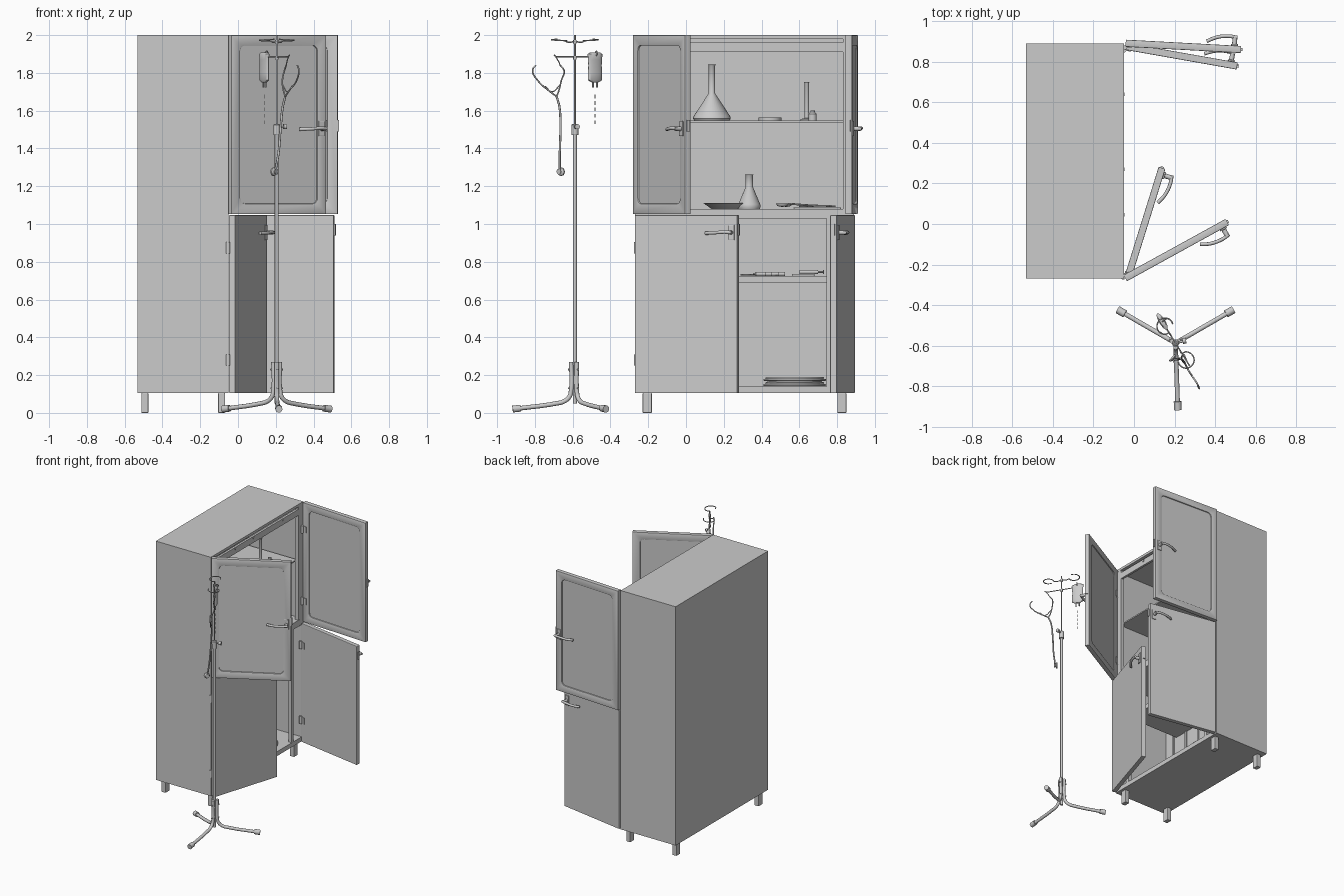
import bpy, bmesh, math
from mathutils import Matrix, Vector

if "Cube" in bpy.data.objects:
    bpy.data.objects.remove(bpy.data.objects["Cube"])

def finish(name, bm, mat=None, smooth=False):
    if mat:
        bm.transform(mat)
    bmesh.ops.recalc_face_normals(bm, faces=bm.faces)
    me = bpy.data.meshes.new(name)
    bm.to_mesh(me)
    bm.free()
    ob = bpy.data.objects.new(name, me)
    bpy.context.collection.objects.link(ob)
    if smooth:
        bpy.context.view_layer.objects.active = ob
        ob.select_set(True)
        bpy.ops.object.shade_smooth_by_angle(angle=math.radians(40))
        ob.select_set(False)
    return ob

def box(name, lo, hi, mat=None, bevel=0):
    bm = bmesh.new()
    bmesh.ops.create_cube(bm, size=1)
    lo, hi = Vector(lo), Vector(hi)
    for v in bm.verts:
        v.co = (lo + hi) / 2 + v.co * (hi - lo)
    if bevel:
        bmesh.ops.bevel(bm, geom=bm.edges[:], offset=bevel, segments=2, affect='EDGES', profile=.5)
    return finish(name, bm, mat)

def lathe(name, prof, loc, mat=None, seg=32):
    bm = bmesh.new()
    vs = [bm.verts.new((r, 0, z)) for r, z in prof]
    es = [bm.edges.new(p) for p in zip(vs, vs[1:])]
    bmesh.ops.spin(bm, geom=vs + es, cent=(0, 0, 0), axis=(0, 0, 1), angle=2 * math.pi, steps=seg)
    bmesh.ops.remove_doubles(bm, verts=bm.verts[:], dist=1e-5)
    return finish(name, bm, Matrix.Translation(loc) @ (mat or Matrix()), True)

def from_curve(name, cu, mat=None):
    ob = bpy.data.objects.new(name, cu)
    bm = bmesh.new()
    me = bpy.data.meshes.new_from_object(ob)
    bm.from_mesh(me)
    bmesh.ops.remove_doubles(bm, verts=bm.verts[:], dist=1e-5)
    bpy.data.objects.remove(ob)
    bpy.data.meshes.remove(me)
    return finish(name, bm, mat, True)

def tube(name, pts, r, mat=None, smooth=True, closed=False):
    cu = bpy.data.curves.new(name, 'CURVE')
    cu.dimensions, cu.bevel_depth, cu.bevel_resolution = '3D', r, 3
    cu.use_fill_caps = True
    if smooth and len(pts) > 2:
        sp = cu.splines.new('BEZIER')
        sp.bezier_points.add(len(pts) - 1)
        for b, p in zip(sp.bezier_points, pts):
            b.co = p
            b.handle_left_type = b.handle_right_type = 'AUTO'
        sp.resolution_u = 6
    else:
        sp = cu.splines.new('POLY')
        sp.points.add(len(pts) - 1)
        for b, p in zip(sp.points, pts):
            b.co = (*p, 1)
    sp.use_cyclic_u = closed
    return from_curve(name, cu, mat)

def ring(c, r, a0=0, a1=360, n=12):
    return [(c[0] + r * math.cos(math.radians(a0 + (a1 - a0) * i / n)),
             c[1] + r * math.sin(math.radians(a0 + (a1 - a0) * i / n)), c[2]) for i in range(n + 1)]

# cabinet carcass
X0, X1, Y0, Y1, ZB, ZT, ZM = -.532, -.05, -.27, .89, .105, 2.0, 1.05
box("back_panel", (X0, Y0, ZB), (X0 + .015, Y1, ZT))
box("top_panel", (X0, Y0, ZT - .02), (X1, Y1, ZT))
box("bottom_panel", (X0, Y0, ZB), (X1, Y1, ZB + .035))
box("side_left", (X0, Y0, ZB), (X1, Y0 + .02, ZT))
box("side_right", (X0, Y1 - .02, ZB), (X1, Y1, ZT))
box("middle_board", (X0, Y0, ZM - .02), (X1, Y1, 1.08))
box("top_rail", (-.07, Y0, 1.91), (X1 - .002, Y1, 1.96))
for y in (.045, .27, .64):
    lathe("rail_screw", [(0, 0), (.009, 0), (.009, .005), (0, .005)], (-.053, y, 1.948),
          Matrix.Rotation(math.pi / 2, 4, 'Y'), 12)
YC = (Y0 + Y1) / 2
for s in (-1, 1):
    for n, d0, d1, z0, z1 in (("upper_post", .52, .575, ZM, ZT), ("lower_post", .435, .46, ZB, ZM)):
        a, b = sorted((YC + s * d0, YC + s * d1))
        box(n, (-.08, a, z0), (X1 - .001, b, z1))
    for x in (-.493, -.087):
        y = YC + s * .515
        box("cabinet_leg", (x - .018, y - .024, 0), (x + .018, y + .024, ZB), bevel=.003)
for i in range(8):
    y = -.16 + i * .142
    box("back_rib", (X0 + .015, y - .008, ZB), (X0 + .022, y + .008, ZT - .02))
box("upper_shelf", (X0 + .015, Y0 + .02, 1.537), (-.08, Y1 - .04, 1.547))
box("lower_shelf", (X0 + .015, -.13, .69), (-.07, .75, .725))

# doors: local u along the width, n outward, z up
T = .035
def door(label, pivot, ang, side, z0, z1, W, hz, hinges, framed):
    a = math.radians(ang)
    d = Vector((math.cos(a), math.sin(a), 0))
    n = Vector((math.sin(a), -math.cos(a), 0)) * side
    M = Matrix(((d.x, n.x, 0, pivot[0]), (d.y, n.y, 0, pivot[1]), (0, 0, 1, 0), (0, 0, 0, 1)))
    if framed:
        cu = bpy.data.curves.new("frame", 'CURVE')
        cu.dimensions, cu.fill_mode, cu.extrude, cu.bevel_depth = '2D', 'BOTH', T / 2 - .004, .004
        cu.bevel_resolution = 1
        cu.offset = -.004
        m, r = .055, .03
        inner = []
        for k, (cx, cz) in enumerate(((W - m - r, z1 - m - r), (m + r, z1 - m - r), (m + r, z0 + m + r), (W - m - r, z0 + m + r))):
            inner += ring((cx, cz, 0), r, k * 90, k * 90 + 90, 5)
        for loop in ([(0, z0), (W, z0), (W, z1), (0, z1)], inner):
            sp = cu.splines.new('POLY')
            sp.points.add(len(loop) - 1)
            for p, q in zip(sp.points, loop):
                p.co = (q[0], q[1], 0, 1)
            sp.use_cyclic_u = True
        flat = Matrix(((1, 0, 0, 0), (0, 0, 1, T / 2), (0, 1, 0, 0), (0, 0, 0, 1)))
        from_curve(label + "_frame", cu, M @ flat)
        box(label + "_pane", (m - .01, .008, z0 + m - .01), (W - m + .01, T - .008, z1 - m + .01), M)
    else:
        box(label, (0, 0, z0), (W, T, z1), M, .004)
    u = W - .033
    box("handle_plate", (u - .018, T, hz - .04), (u + .018, T + .008, hz + .04), M, .003)
    tube("handle_stem", [(u, T, hz), (u, T + .042, hz)], .012, M)
    tube("handle_lever", [(u + .012, T + .04, hz), (u - .03, T + .045, hz + .002),
                          (u - .09, T + .036, hz - .002), (u - .138, T + .014, hz - .004)], .009, M)
    box("latch", (W - .002, T / 2 - .008, hz - .015), (W + .007, T / 2 + .008, hz + .045), M)
    for z in hinges:
        tube("hinge_barrel", [(-.004, -.004, z - .03), (-.004, -.004, z + .03)], .011, M)
        box("hinge_leaf", (0, -.004, z - .025), (.03, .001, z + .025), M)

up, low = (1.22, 1.79), (.28, .875)
door("upper_left_door", (-.052, -.252), 28.8, 1, ZM + .003, ZT, .575, 1.505, up, True)
door("upper_right_door", (-.042, .875), -3.1, -1, ZM + .003, ZT, .57, 1.505, up, True)
door("lower_left_door", (-.048, -.262), 72.7, 1, ZB, ZM - .003, .57, .955, low, False)
door("lower_right_door", (-.045, .86), -10, -1, ZB, ZM - .003, .56, .955, low, False)

# glassware and dishes
def flask(y, z, r, zc, h, nr, x=-.24):
    lathe("flask", [(0, 0), (r * .93, 0), (r, .012), (r * .96, .025), (nr, zc), (nr, h - .006), (nr + .005, h),
                    (nr - .003, h), (nr - .003, zc), (r * .9, .025), (0, .008)], (x, y, z))
flask(.137, 1.547, .1, .145, .297, .017)
flask(.335, 1.08, .06, .115, .183, .02)
lathe("petri_dish", [(0, 0), (.06, 0), (.06, .017), (.055, .017), (.055, .004), (0, .004)], (-.25, .445, 1.547))
lathe("bowl", [(0, 0), (.07, 0), (.112, .03), (.107, .03), (.068, .006), (0, .006)], (-.25, .205, 1.08))
lathe("measuring_cylinder", [(0, 0), (.035, 0), (.035, .008), (.012, .014), (.012, .2), (.015, .205), (.009, .205), (.009, .02), (0, .02)],
      (-.25, .64, 1.547))
lathe("small_jar", [(0, 0), (.022, 0), (.022, .035), (.012, .045), (.012, .055), (0, .055)], (-.19, .67, 1.547), seg=20)

# surgical instruments
def scissors(x, y, z, s=1):
    for k in (-1, 1):
        tube("scissor_blade", [(x + k * .018, y, z), (x, y + .06 * s, z + .003), (x - k * .007, y + .15 * s, z)], .004)
        tube("scissor_grip", ring((x + k * .022, y - .018 * s, z), .02, n=11)[:-1], .004, closed=True)
def spoon(x, y, z, L):
    lathe("spoon_bowl", [(0, -.012), (.02, -.007), (.026, .006), (.018, .001), (0, -.005)], (x, y, z + .012), Matrix.Scale(1.3, 4, (0, 1, 0)), 20)
    tube("spoon_handle", [(x, y + .03, z + .017), (x, y + L * .5, z + .01), (x, y + L, z + .005)], .0045)
box("instrument_tray", (-.33, .57, 1.08), (-.17, .82, 1.088), bevel=.002)
spoon(-.2, .51, 1.09, .25)
spoon(-.25, .53, 1.09, .24)
scissors(-.3, .64, 1.093)
scissors(-.2, .34, .731)
scissors(-.32, .33, .731)
for i in range(4):
    lathe("ampoule", [(0, -.03), (.011, -.03), (.011, .02), (.005, .026), (.005, .036), (0, .036)],
          (-.14 - i * .03, .39 + .035 * i, .736), Matrix.Rotation(math.pi / 2, 4, 'X'), 14)
box("forceps_case", (-.26, .56, .725), (-.16, .68, .735), bevel=.003)
tube("syringe_barrel", [(-.2, .6, .746), (-.2, .7, .746)], .011)
tube("syringe_plunger", [(-.2, .7, .746), (-.2, .728, .746)], .005)
box("syringe_flange", (-.215, .725, .736), (-.185, .73, .756))
for i in range(5):
    tube("coiled_hose", ring((-.26 + .006 * (-1) ** i, .575, .148 + i * .009), .16 - .011 * (i % 3), n=25)[:-1], .006, closed=True)

# drip stand
px, py = .205, -.588
tube("stand_pole", [(px, py, .05), (px, py, 1.5)], .0105)
tube("stand_upper_pole", [(px, py, 1.48), (px, py, 2)], .005)
lathe("height_clamp", [(0, 0), (.018, 0), (.018, .055), (.012, .06), (0, .06)], (px, py, 1.47), seg=20)
tube("clamp_screw", [(px, py, 1.51), (px + .04, py + .01, 1.515)], .006)
tube("clamp_knob", [(px + .035, py + .009, 1.515), (px + .052, py + .013, 1.515)], .014)
for ang in (30, 150, 272):
    M = Matrix.Translation((px, py, 0)) @ Matrix.Rotation(math.radians(ang), 4, 'Z')
    tube("stand_leg", [(.02, 0, .27), (.02, 0, .12), (.03, 0, .085), (.06, 0, .06), (.1, 0, .05), (.31, 0, .022)], .012, M)
    tube("rubber_foot", [(.288, 0, .025), (.33, 0, .02)], .019, M)
    for z in (.13, .23):
        tube("leg_bolt", [(.0, 0, z), (.037, 0, z)], .005, M)

# hanger hooks and cross bar
H = Matrix.Translation((px, py, 0)) @ Matrix.Rotation(math.atan2(-.1, .062), 4, 'Z')
for s in (-1, 1):
    pts = [(0, 0, 1.968), (s * .04, 0, 1.962)] + [(s * (.098 - .04 * math.cos(t * .5)), s * .04 * math.sin(t * .5), 1.968 + .001 * t)
                                                for t in range(11)]
    tube("hanger_hook", pts, .0035, H)
tube("cross_bar", [(-.13, 0, 1.895), (-.115, 0, 1.885), (.115, 0, 1.885), (.13, 0, 1.895)], .0035, H, False)
for z in (1.88, 1.965):
    lathe("hanger_collar", [(0, -.01), (.009, -.01), (.009, .01), (0, .01)], (px, py, z), seg=16)

# fluid bag with drip line
B = H @ Matrix.Translation((-.125, 0, 0))
prof = [(0, 1.748), (.022, 1.75), (.044, 1.762), (.043, 1.8), (.041, 1.84), (.043, 1.87), (.046, 1.9), (.03, 1.908), (0, 1.908)]
lathe("fluid_bag", prof, (0, 0, 0), B @ Matrix.Scale(.33, 4, (0, 1, 0)), 24)
tube("bag_hook", [(0, 0, 1.885), (0, .02, 1.9), (0, .018, 1.915), (0, 0, 1.905)], .003, B)
for u in (-.012, .012):
    tube("bag_port", [(u, 0, 1.755), (u, 0, 1.722)], .0045, B)
for i in range(5):
    tube("drip_line", [(0, 0, 1.685 - i * .034), (0, 0, 1.665 - i * .034)], .002, B)

# stethoscope
J = (.25, -.685, 1.675)
tube("ear_tube_outer", [J, (.27, -.725, 1.705), (.31, -.785, 1.76), (.322, -.812, 1.815), (.314, -.795, 1.84)], .0042)
tube("ear_tube_inner", [J, (.24, -.672, 1.71), (.235, -.66, 1.76), (.245, -.645, 1.81), (.255, -.665, 1.84)], .0042)
tube("yoke_spring", [(.285, -.745, 1.73), (.262, -.71, 1.7), (.238, -.668, 1.735)], .003)
tube("stethoscope_hose", [J, (.237, -.67, 1.62), (.225, -.665, 1.5), (.215, -.668, 1.38), (.2, -.668, 1.29)], .006)
lathe("chest_piece", [(0, -.012), (.022, -.012), (.022, -.004), (.01, .003), (.015, .012), (0, .012)], (.195, -.666, 1.277),
      Matrix.Rotation(math.pi / 2, 4, 'Y') @ Matrix.Rotation(.7, 4, 'X'), 24)
tube("stethoscope_hanger", [(.255, -.665, 1.84), (.262, -.68, 1.87), (.268, -.69, 1.885)], .003)
